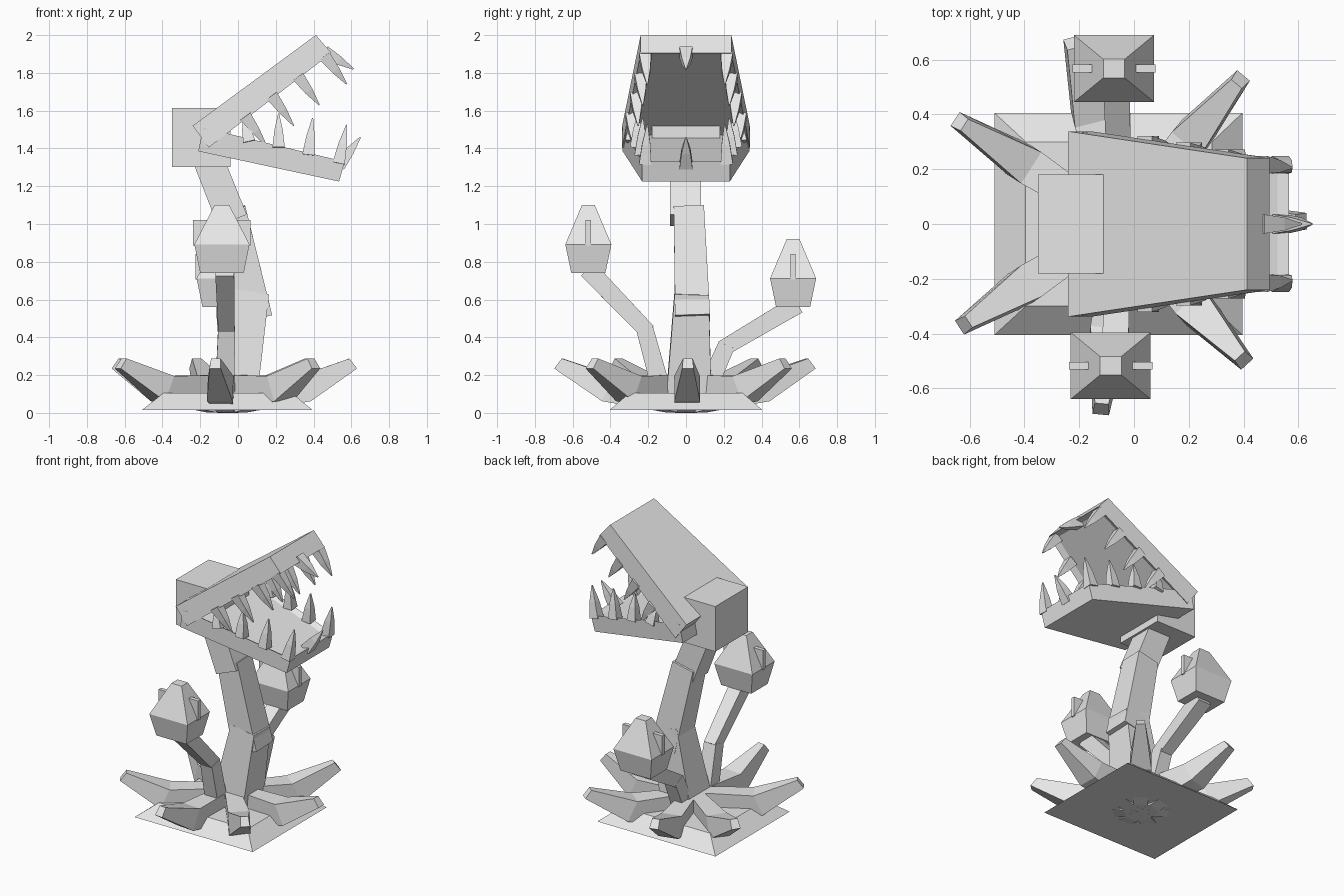
import bpy, bmesh, math
from mathutils import Vector as V

if "Cube" in bpy.data.objects:
    bpy.data.objects.remove(bpy.data.objects["Cube"])

grey = bpy.data.materials.new("light grey")
grey.diffuse_color = (0.8, 0.8, 0.8, 1)
grey.use_nodes = True
grey.node_tree.nodes["Principled BSDF"].inputs["Base Color"].default_value = grey.diffuse_color


def finish(name, bm):
    bmesh.ops.recalc_face_normals(bm, faces=bm.faces)
    me = bpy.data.meshes.new(name)
    bm.to_mesh(me)
    bm.free()
    me.materials.append(grey)
    ob = bpy.data.objects.new(name, me)
    bpy.context.collection.objects.link(ob)
    return ob


def loft(sections):
    """Closed four-sided solid through a row of corner loops."""
    bm = bmesh.new()
    rings = [[bm.verts.new(p) for p in s] for s in sections]
    for a, b in zip(rings, rings[1:]):
        for i in range(4):
            j = (i + 1) % 4
            bm.faces.new((a[i], a[j], b[j], b[i]))
    bm.faces.new(rings[0][::-1])
    bm.faces.new(rings[-1])
    return bm


def rect(c, u, v, hu, hv):
    c, u, v = V(c), V(u), V(v)
    return [c - u*hu - v*hv, c + u*hu - v*hv, c + u*hu + v*hv, c - u*hu + v*hv]


def level(x, y, z, hx, hy):
    return rect((x, y, z), (1, 0, 0), (0, 1, 0), hx, hy)


def segment(name, a, b, wa, wb, side):
    """Tapered square bar from a to b."""
    a, b = V(a), V(b)
    d = (b - a).normalized()
    v = d.cross(V(side)).normalized()
    u = v.cross(d)
    finish(name, loft([rect(a, u, v, wa/2, wa/2), rect(b, u, v, wb/2, wb/2)]))


def tooth(name, base, tip, w):
    """Four-sided spike, slightly bulged in the middle."""
    base, tip = V(base), V(tip)
    d = (tip - base).normalized()
    u = V((0, 1, 0))
    u = (u - d * u.dot(d)).normalized()
    v = d.cross(u)
    finish(name, loft([rect(base - d*0.02, u, v, w/2, w/2),
                       rect(base.lerp(tip, 0.45), u, v, w*0.34, w*0.34),
                       rect(tip, u, v, 0.003, 0.003)]))


# earth mound
finish("mound", loft([level(-0.057, 0, 0.015, 0.452, 0.405),
                      level(-0.055, 0, 0.105, 0.34, 0.3)]))

# seven bent leaves around the stem
CX = -0.055
tips = [(0.615, 0.01), (0.39, 0.53), (-0.225, 0.665), (-0.64, 0.375),
        (-0.624, -0.37), (-0.12, -0.68), (0.403, -0.50)]
for i, (tx, ty) in enumerate(tips):
    d = V((tx - CX, ty, 0))
    r = d.length
    d.normalize()
    s = V((-d.y, d.x, 0))

    def cut(rb, zb, rt, zt, wb, wt):
        o = V((CX, 0, 0))
        up = V((0, 0, 1))
        b, t = o + d*rb + up*zb, o + d*rt + up*zt
        return [b - s*wb, b + s*wb, t + s*wt, t - s*wt]
    finish("leaf_%d" % (i + 1), loft([cut(0.0, 0.0, 0.0, 0.2, 0.045, 0.045),
                                      cut(0.1, 0.002, 0.1, 0.2, 0.045, 0.05),
                                      cut(0.44, 0.062, 0.38, 0.195, 0.068, 0.068),
                                      cut(r + 0.015, 0.235, r - 0.025, 0.288, 0.03, 0.025)]))

# main stem in three bars
segment("stem_lower", (-0.02, 0.015, 0.08), (0.075, 0.03, 0.64), 0.24, 0.18, (0, 1, 0))
segment("stem_middle", (0.09, 0.035, 0.5), (-0.04, 0.015, 1.08), 0.185, 0.16, (0, 1, 0))
segment("stem_upper", (-0.03, -0.003, 1.02), (-0.165, -0.003, 1.36), 0.165, 0.16, (0, 1, 0))

# side buds on bent stalks
buds = {"front": (-0.085, -0.517, 0.74, [(-0.07, -0.13, 0.12), (-0.06, -0.22, 0.45), (-0.07, -0.52, 0.76)]),
        "back": (-0.073, 0.567, 0.56, [(-0.06, 0.11, 0.12), (-0.055, 0.215, 0.36), (-0.065, 0.59, 0.575)])}
for n, (x, y, z, p) in buds.items():
    segment(n + "_stalk_lower", p[0], p[1], 0.1, 0.09, (1, 0, 0))
    out = (p[2][1] - p[1][1]) * 0.06
    segment(n + "_stalk_upper", (p[1][0], p[1][1] - out, p[1][2] - 0.02), p[2],
            0.085, 0.1, (1, 0, 0))
    finish(n + "_bud", loft([level(x, y, z, 0.115, 0.09), level(x, y, z + 0.152, 0.146, 0.122),
                             level(x, y, z + 0.36, 0.039, 0.034)]))
    finish(n + "_bud_fins", loft([level(x, y, z + 0.145, 0.152, 0.014),
                                  level(x, y, z + 0.28, 0.152, 0.014)]))

# block behind the jaws
finish("head_back", loft([level(-0.195, 0, 1.303, 0.155, 0.18),
                          level(-0.195, 0, 1.615, 0.155, 0.18)]))


def jaw(name, back_out, back_in, front_out, front_in, wb, wf):
    """Tapered slab whose mouth side has a shallow recess."""
    def end(o, i, w):
        return [(o[0], -w, o[1]), (o[0], w, o[1]), (i[0], w, i[1]), (i[0], -w, i[1])]
    bm = loft([end(back_out, back_in, wb), end(front_out, front_in, wf)])
    bmesh.ops.recalc_face_normals(bm, faces=bm.faces)
    away = V((back_in[0] - back_out[0], 0, back_in[1] - back_out[1])).normalized()
    inner = max(bm.faces, key=lambda f: f.normal.dot(away))
    bmesh.ops.inset_region(bm, faces=[inner], thickness=0.05, depth=-0.02)
    finish(name, bm)


jaw("upper_jaw", (-0.24, 1.52), (-0.155, 1.405), (0.412, 2.0), (0.495, 1.905), 0.338, 0.24)
jaw("lower_jaw", (-0.21, 1.385), (-0.185, 1.51), (0.535, 1.225), (0.565, 1.33), 0.335, 0.232)

# teeth: four per side on each jaw plus one in front: base x, base z, tip x, tip z
rows = {"upper": [(0.47, 1.875, 0.575, 1.74), (0.33, 1.765, 0.43, 1.63),
                  (0.19, 1.665, 0.295, 1.52), (0.05, 1.555, 0.15, 1.415)],
        "lower": [(0.537, 1.34, 0.575, 1.525), (0.375, 1.385, 0.395, 1.56),
                  (0.215, 1.425, 0.215, 1.585), (0.055, 1.455, 0.03, 1.56)]}
for n, row in rows.items():
    for k, (bx, bz, tx, tz) in enumerate(row):
        y = 0.215 + 0.024 * k
        for side, sg in (("left", 1), ("right", -1)):
            tooth("%s_tooth_%s_%d" % (n, side, k + 1), (bx, sg*y, bz), (tx, sg*(y - 0.01), tz), 0.065)
tooth("upper_front_tooth", (0.475, 0, 1.9), (0.612, 0, 1.82), 0.07)
tooth("lower_front_tooth", (0.545, 0, 1.325), (0.648, 0, 1.46), 0.07)
